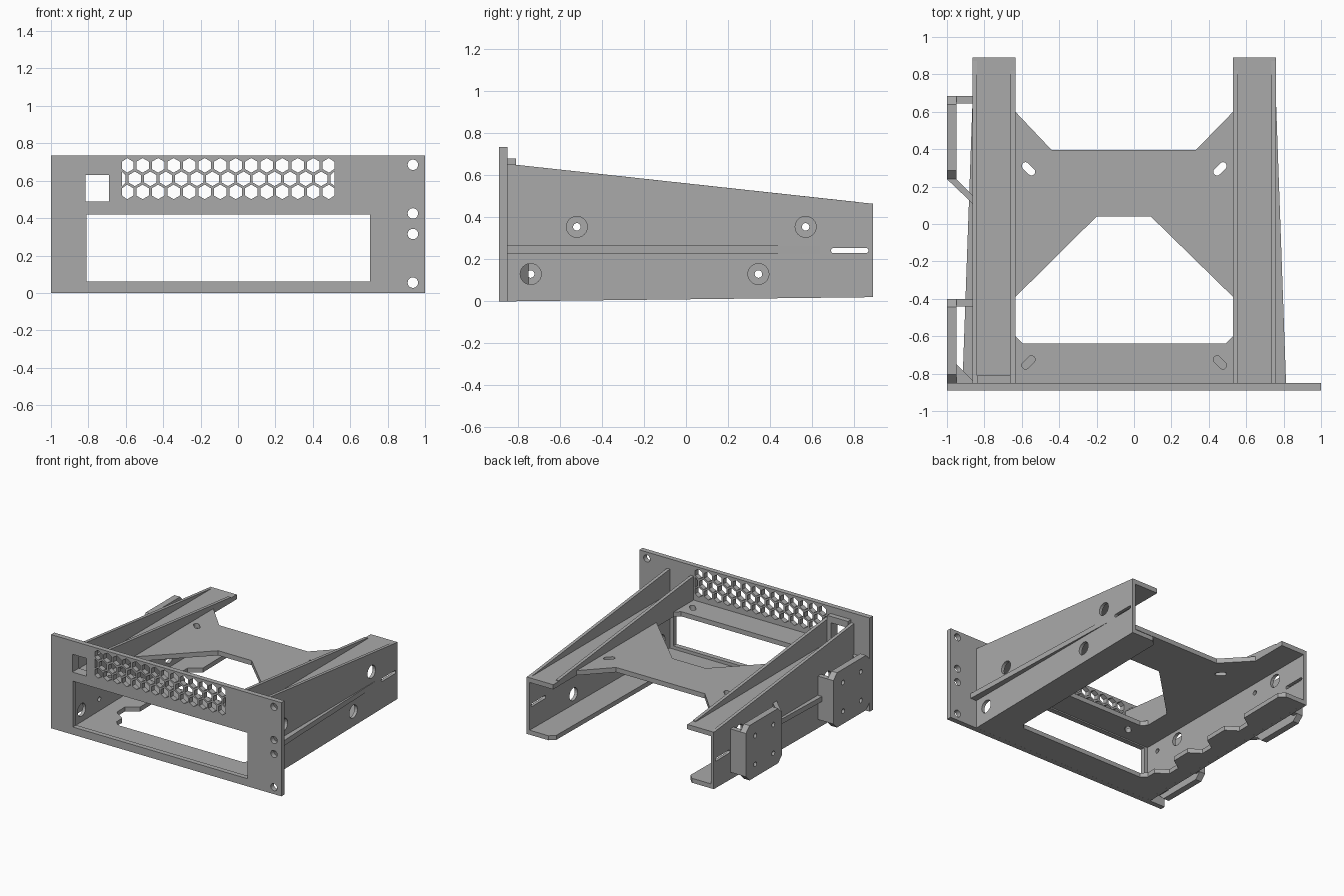
import bpy
import math
from mathutils import Matrix

cube = bpy.data.objects.get("Cube")
if cube:
    bpy.data.objects.remove(cube, do_unlink=True)

grey = bpy.data.materials.new("plain grey")
grey.use_nodes = True
grey.diffuse_color = (0.4, 0.4, 0.4, 1)
grey.node_tree.nodes["Principled BSDF"].inputs["Base Color"].default_value = (0.4, 0.4, 0.4, 1)

# Drawing planes: local (u, v) of a panel becomes xy, xz or yz
PLANES = {
    "xy": Matrix.Identity(4),
    "xz": Matrix.Rotation(math.pi / 2, 4, "X"),
    "yz": Matrix(((0, 0, 1, 0), (1, 0, 0, 0), (0, 1, 0, 0), (0, 0, 0, 1))),
}
AXIS = {"xy": (0, 0, 1), "xz": (0, 1, 0), "yz": (1, 0, 0)}


def panel(name, plane, lo, hi, outline, holes=(), tilt=0):
    """Flat sheet with holes, filling lo..hi along the normal of its plane."""
    curve = bpy.data.curves.new(name, "CURVE")
    curve.dimensions = "2D"
    curve.fill_mode = "BOTH"
    curve.extrude = (hi - lo) / 2
    for loop in [outline, *holes]:
        spline = curve.splines.new("POLY")
        spline.points.add(len(loop) - 1)
        for point, (u, v) in zip(spline.points, loop):
            point.co = (u, v, 0, 1)
        spline.use_cyclic_u = True
    temp = bpy.data.objects.new(name, curve)
    bpy.context.collection.objects.link(temp)
    deps = bpy.context.evaluated_depsgraph_get()
    mesh = bpy.data.meshes.new_from_object(temp.evaluated_get(deps))
    bpy.data.objects.remove(temp, do_unlink=True)
    mid = (lo + hi) / 2
    place = Matrix.Translation([a * mid for a in AXIS[plane]])
    mesh.transform(place @ Matrix.Rotation(tilt, 4, "X") @ PLANES[plane])
    mesh.materials.clear()
    mesh.materials.append(grey)
    for face in mesh.polygons:
        face.use_smooth = False
        face.material_index = 0
    obj = bpy.data.objects.new(name, mesh)
    bpy.context.collection.objects.link(obj)
    return obj


def rect(u0, u1, v0, v1, cut=0):
    if not cut:
        return [(u0, v0), (u1, v0), (u1, v1), (u0, v1)]
    return [(u0 + cut, v0), (u1 - cut, v0), (u1, v0 + cut), (u1, v1 - cut),
            (u1 - cut, v1), (u0 + cut, v1), (u0, v1 - cut), (u0, v0 + cut)]


def ring(u, v, r, n=24, start=0.0):
    return [(u + r * math.cos(start + math.tau * i / n),
             v + r * math.sin(start + math.tau * i / n)) for i in range(n)]


def slot(u, v, half, r, angle):
    pts = []
    for end in (0, math.pi):
        cu, cv = u + half * math.cos(angle + end), v + half * math.sin(angle + end)
        for i in range(9):
            a = angle + end - math.pi / 2 + math.pi * i / 8
            pts.append((cu + r * math.cos(a), cv + r * math.sin(a)))
    return pts


FRONT, BACK = -0.85, 0.89      # channel ends
OUT, INN, MID = 0.76, 0.53, -0.052
WALL = 0.025
TRAY0, TRAY1 = 0.43, 0.467


def mirror(x):
    return 2 * MID - x


# Front panel with window, square port, vent and rack holes
holes = [rect(-0.81, 0.705, 0.06, 0.42), rect(-0.815, -0.69, 0.49, 0.63)]
holes += [ring(0.935, z, 0.028) for z in (0.685, 0.425, 0.315, 0.055)]
for row, z in enumerate((0.54, 0.61, 0.682)):
    shift = 0.0415 if row == 1 else 0
    for i in range(15):
        x = -0.593 + 0.083 * i - shift
        if row != 1 and i == 14:
            continue
        hexagon = ring(x, z, 0.039, 6, math.pi / 6)
        holes.append([(min(max(u, -0.62), 0.515), v) for u, v in hexagon])
panel("front_panel", "xz", -0.89, FRONT, rect(-1, 1, 0, 0.735), holes)

# Frame behind the square port
panel("port_frame", "xz", FRONT, -0.81, rect(mirror(OUT - WALL), mirror(INN + WALL), TRAY1, 0.68),
      [rect(-0.815, -0.69, 0.49, 0.63)])

# Raised tray with side arms and front opening
L, R = mirror(INN), INN
tray = [(mirror(OUT), FRONT), (OUT, FRONT), (OUT, BACK), (R, BACK), (R, 0.6), (0.33, 0.395),
        (-0.44, 0.395), (L, 0.6), (L, BACK), (mirror(OUT), BACK)]
opening = [(-0.2, 0.04), (0.09, 0.04), (R, -0.39), (R, -0.6), (R - 0.04, -0.64),
           (L + 0.04, -0.64), (L, -0.6), (L, -0.39)]
slots = []
for y, sign in ((0.295, 1), (-0.74, -1)):
    slots.append(slot(0.46, y, 0.022, 0.02, sign * math.pi / 4))
    slots.append(slot(mirror(0.46), y, 0.022, 0.02, -sign * math.pi / 4))
panel("tray", "xy", TRAY0, TRAY1, tray, [opening] + slots)

# Bottom flanges joined by a front strip, notched on the right flange
floor = [(mirror(OUT), FRONT), (OUT, FRONT), (OUT, BACK), (R + 0.04, BACK), (R, BACK - 0.04),
         (R, -0.6), (R - 0.04, -0.64), (L + 0.04, -0.64), (L, -0.6)]
for y in (-0.42, -0.05, 0.36):
    floor += [(L, y - 0.11), (L - 0.09, y - 0.05), (L - 0.09, y + 0.05), (L, y + 0.11)]
floor += [(L, BACK - 0.04), (L - 0.04, BACK), (mirror(OUT), BACK)]
panel("bottom_flange", "xy", 0.01, 0.045, floor, tilt=0.0115)

# Side walls, inner gussets and outer stiffening ribs
profile = [(FRONT, 0), (BACK, 0.02), (BACK, 0.465), (FRONT, 0.655)]
gusset = [(FRONT, TRAY1 - 0.01), (0.82, TRAY1 - 0.01), (0.82, 0.473), (FRONT, 0.655)]
big = [(-0.52, 0.355), (0.57, 0.355), (-0.74, 0.13), (0.345, 0.13)]
small = [(-0.74, 0.355), (0.345, 0.355), (-0.52, 0.13), (0.57, 0.13)]
for side, flip in (("left", False), ("right", True)):
    def span(a, b):
        return (mirror(b), mirror(a)) if flip else (a, b)

    cuts = [ring(y, z, 0.05) for y, z in big] + [slot(0.78, 0.242, 0.077, 0.0125, 0)]
    if flip:
        cuts += [ring(y, z, 0.018, 16) for y, z in small]
    panel(side + "_wall", "yz", *span(OUT - WALL, OUT), profile, cuts)
    panel(side + "_gusset", "yz", *span(INN, INN + WALL), gusset)
    rib = [(OUT, FRONT), (OUT + 0.053, FRONT), (OUT, 0.64)]
    if flip:
        rib = [(mirror(x), y) for x, y in rib]
    panel(side + "_rib", "xy", 0.225, 0.265, rib)

# Mounting brackets on the right side
edge = mirror(OUT)
braces = {
    "front": [(-0.95, -0.75), (-0.95, FRONT), (edge, FRONT), (edge, -0.835)],
    "rear": [(-1, 0.24), (edge, 0.11), (edge, 0.155), (-0.95, 0.24)],
}
for name, y0, y1, ys in (("front", FRONT, -0.4, (-0.74, -0.52)), ("rear", 0.24, 0.685, (0.345, 0.57))):
    screws = [ring(y, z, 0.018, 16) for y in ys for z in (0.13, 0.355)]
    panel(name + "_mount_plate", "yz", -1, -0.95, rect(y0, y1, 0.03, 0.46, 0.045), screws)
    panel(name + "_mount_web", "xz", y1 - 0.04, y1, rect(-0.96, edge, 0.075, 0.415))
    panel(name + "_mount_brace", "xy", 0.075, 0.415, braces[name])
